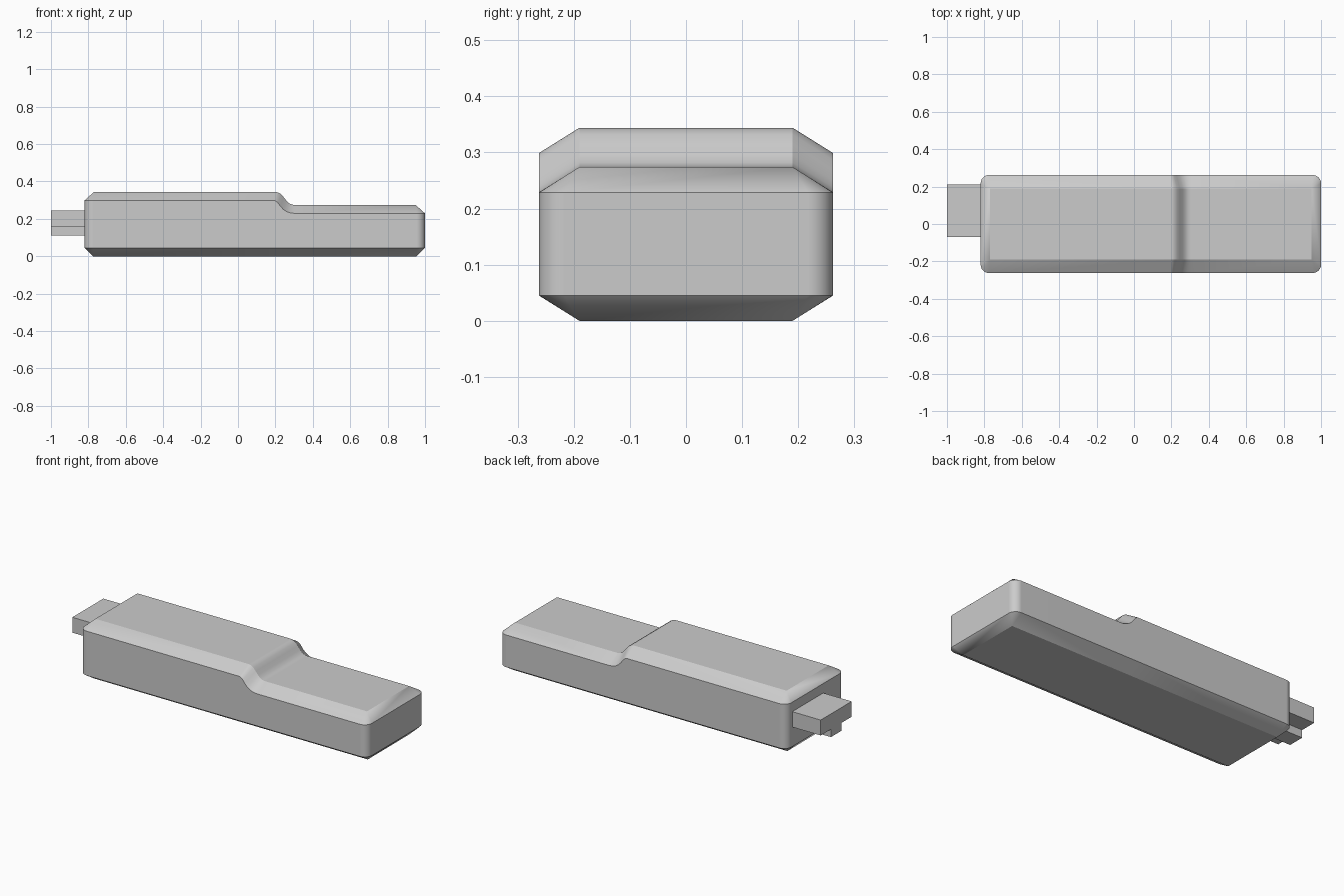
import bpy
import bmesh
from math import sin, cos, pi, radians

default = bpy.data.objects.get("Cube")
if default:
    bpy.data.objects.remove(default, do_unlink=True)

grey = bpy.data.materials.new("plain grey")
grey.use_nodes = True
colour = (0.6, 0.6, 0.6, 1)
grey.diffuse_color = colour
grey.node_tree.nodes["Principled BSDF"].inputs["Base Color"].default_value = colour

X0, X1, HALF = -0.82, 1.0, 0.262      # body outline
FLAT, RISE, RADIUS = 0.19, 0.045, 0.045
HIGH, LOW = 0.344, 0.274              # two top levels
CORNER = 6

# The step between the levels: top edge, and the same edge offset at the wall
STEP_TOP = [(0.2, HIGH), (0.215, 0.341), (0.23, 0.332), (0.245, 0.315),
            (0.26, 0.296), (0.275, 0.282), (0.29, 0.276), (0.305, LOW)]
STEP_WALL = [(0.195, 0.299), (0.204, 0.294), (0.213, 0.286), (0.226, 0.268),
             (0.243, 0.25), (0.262, 0.238), (0.283, 0.231), (0.308, 0.229)]


def finish(name, bm):
    bmesh.ops.remove_doubles(bm, verts=bm.verts, dist=0.0001)
    bmesh.ops.recalc_face_normals(bm, faces=bm.faces)
    mesh = bpy.data.meshes.new(name)
    bm.to_mesh(mesh)
    bm.free()
    mesh.materials.append(grey)
    obj = bpy.data.objects.new(name, mesh)
    bpy.context.collection.objects.link(obj)
    return obj


def half_ring(x0, x1, half, radius, step, z0, z1):
    """Front half of an outline, from the middle of one end to the other."""
    left, right = [], []
    for i in range(CORNER + 1):
        a = pi / 2 * i / CORNER
        dx, dy = radius * (1 - cos(a)), radius * (1 - sin(a))
        left.append((x0 + dx, -half + dy, z0))
        right.append((x1 - dx, -half + dy, z1))
    return left + [(x, -half, z) for x, z in step] + right[::-1]


def ring(bm, *args):
    front = half_ring(*args)
    return ([bm.verts.new(p) for p in front],
            [bm.verts.new((x, -y, z)) for x, y, z in front])


# Body: four lofted outlines, with the top and bottom ones sharp-cornered
bm = bmesh.new()
rings = [
    ring(bm, X0 + 0.045, X1 - 0.045, FLAT, 0, [(x, 0) for x, z in STEP_TOP], 0, 0),
    ring(bm, X0, X1, HALF, RADIUS, [(x, RISE) for x, z in STEP_WALL], RISE, RISE),
    ring(bm, X0, X1, HALF, RADIUS, STEP_WALL, HIGH - RISE, LOW - RISE),
    ring(bm, X0 + 0.05, X1 - 0.05, FLAT, 0, STEP_TOP, HIGH, LOW),
]
for lower, upper in zip(rings, rings[1:]):
    for a, b in zip(lower, upper):
        for i in range(len(a) - 1):
            bm.faces.new((a[i], a[i + 1], b[i + 1], b[i]))
    for end in (0, -1):
        bm.faces.new((lower[0][end], lower[1][end], upper[1][end], upper[0][end]))
for front, back in (rings[0], rings[-1]):
    for i in range(CORNER, len(front) - CORNER - 1):
        bm.faces.new((front[i], front[i + 1], back[i + 1], back[i]))
body = finish("body", bm)
bpy.ops.object.select_all(action='DESELECT')
body.select_set(True)
bpy.context.view_layer.objects.active = body
bpy.ops.object.shade_smooth_by_angle(angle=radians(30))
weighted = body.modifiers.new("even shading", 'WEIGHTED_NORMAL')
weighted.keep_sharp = True

# Plug: T-shaped section pushed out of the narrow end
bm = bmesh.new()
half_tee = [(0.14, 0.245), (0.14, 0.157), (0.047, 0.157), (0.047, 0.112)]
tee = half_tee + [(-y, z) for y, z in reversed(half_tee)]
face = bm.faces.new([bm.verts.new((-1, 0.07 + y, z)) for y, z in tee])
out = bmesh.ops.extrude_face_region(bm, geom=[face])
moved = [v for v in out["geom"] if isinstance(v, bmesh.types.BMVert)]
bmesh.ops.translate(bm, verts=moved, vec=(0.2, 0, 0))
finish("plug", bm)
